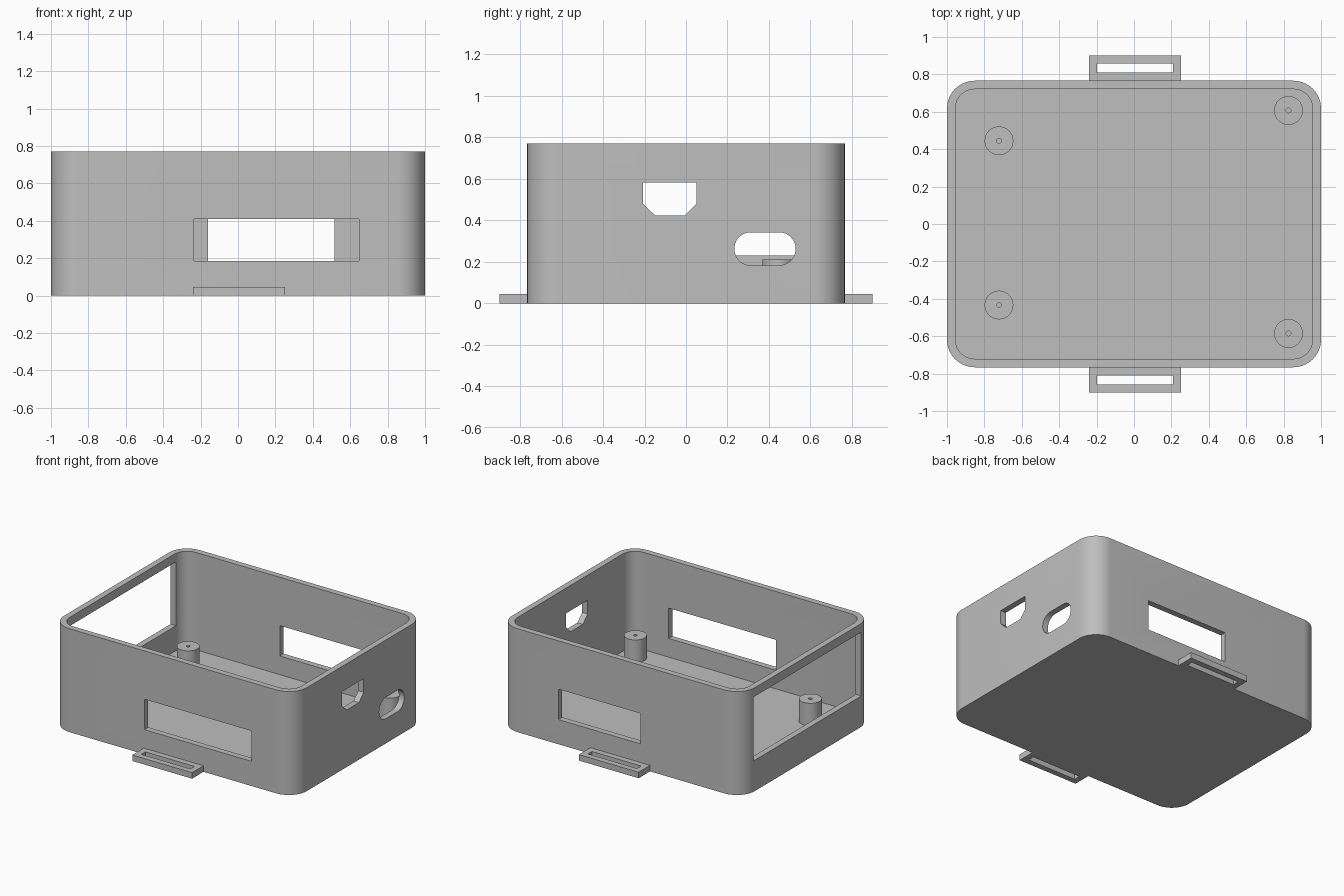
import bpy, bmesh
from math import cos, sin, pi
from mathutils import Vector

cube = bpy.data.objects.get("Cube")
if cube:
    bpy.data.objects.remove(cube, do_unlink=True)

grey = bpy.data.materials.new("matte_grey")
grey.use_nodes = True
grey.diffuse_color = (0.52, 0.52, 0.52, 1)
grey.node_tree.nodes["Principled BSDF"].inputs["Base Color"].default_value = (0.52, 0.52, 0.52, 1)

# Main dimensions
HX, HY, HEIGHT, WALL, RADIUS = 1.0, 0.766, 0.77, 0.045, 0.148


def rounded(u0, u1, v0, v1, r, steps=10):
    """Outline of a rectangle with rounded corners."""
    corners = [(u1 - r, v1 - r), (u0 + r, v1 - r), (u0 + r, v0 + r), (u1 - r, v0 + r)]
    return [(cu + r * cos((q + i / steps) * pi / 2), cv + r * sin((q + i / steps) * pi / 2))
            for q, (cu, cv) in enumerate(corners) for i in range(steps + 1)]


def rect(u0, u1, v0, v1):
    return [(u0, v0), (u1, v0), (u1, v1), (u0, v1)]


def circle(cx, cy, r, n=32):
    return [(cx + r * cos(2 * pi * i / n), cy + r * sin(2 * pi * i / n)) for i in range(n)]


def prism(name, outline, axis, start, end):
    """Extrude a flat outline along x, y or z."""
    place = {"x": lambda u, v: (start, u, v),
             "y": lambda u, v: (u, start, v),
             "z": lambda u, v: (u, v, start)}[axis]
    shift = Vector([(end - start) * (a == axis) for a in "xyz"])
    bm = bmesh.new()
    face = bm.faces.new([bm.verts.new(place(u, v)) for u, v in outline])
    new = bmesh.ops.extrude_face_region(bm, geom=[face])["geom"]
    bmesh.ops.translate(bm, vec=shift, verts=[g for g in new if isinstance(g, bmesh.types.BMVert)])
    bmesh.ops.remove_doubles(bm, verts=bm.verts, dist=1e-5)
    bmesh.ops.recalc_face_normals(bm, faces=bm.faces)
    mesh = bpy.data.meshes.new(name)
    bm.to_mesh(mesh)
    bm.free()
    mesh.materials.append(grey)
    obj = bpy.data.objects.new(name, mesh)
    bpy.context.collection.objects.link(obj)
    return obj


def activate(obj):
    bpy.ops.object.select_all(action="DESELECT")
    obj.select_set(True)
    bpy.context.view_layer.objects.active = obj


def cut(obj, *shape):
    """Subtract an extruded outline and discard the cutter."""
    cutter = prism("cutter", *shape)
    cutter.hide_render = True
    mod = obj.modifiers.new("cut", "BOOLEAN")
    mod.operation, mod.solver, mod.object = "DIFFERENCE", "EXACT", cutter
    activate(obj)
    bpy.ops.object.modifier_apply(modifier=mod.name)
    bpy.data.objects.remove(cutter, do_unlink=True)


def smooth(obj):
    activate(obj)
    bpy.ops.object.shade_smooth_by_angle(angle=pi / 6)


# Open tray with rounded corners
case = prism("case", rounded(-HX, HX, -HY, HY, RADIUS), "z", 0, HEIGHT)
ix, iy = HX - WALL, HY - WALL
cut(case, rounded(-ix, ix, -iy, iy, RADIUS - WALL), "z", WALL, HEIGHT + 0.2)

# Front, back and left windows
cut(case, rect(-0.235, 0.648, 0.184, 0.41), "y", -HY - 0.1, -HY + 0.1)
cut(case, rect(-0.16, 0.515, 0.184, 0.41), "y", HY - 0.1, HY + 0.1)
cut(case, rect(-0.635, 0.635, 0.23, 0.705), "x", -HX - 0.1, -HX + 0.1)

# Right side: chamfered port and rounded slot
port = [(-0.207, 0.582), (-0.207, 0.48), (-0.15, 0.425),
        (-0.005, 0.425), (0.05, 0.48), (0.05, 0.582)]
cut(case, port, "x", HX - 0.1, HX + 0.1)
cut(case, rounded(0.233, 0.528, 0.184, 0.343, 0.079), "x", HX - 0.1, HX + 0.1)
smooth(case)

# Mounting posts with screw holes
posts = {"back_left": (-0.722, 0.445), "front_left": (-0.722, -0.433),
         "back_right": (0.826, 0.607), "front_right": (0.826, -0.585)}
for name, (x, y) in posts.items():
    post = prism("post_" + name, circle(x, y, 0.077), "z", WALL, 0.213)
    cut(post, circle(x, y, 0.013, 16), "z", WALL + 0.01, 0.3)
    smooth(post)

# Slotted strap tabs at the front and back
for name, side in (("front", -1), ("back", 1)):
    tab = prism("strap_tab_" + name, rect(-0.24, 0.252, side * HY, side * 0.9), "z", 0, WALL)
    cut(tab, rect(-0.197, 0.209, side * 0.809, side * 0.857), "z", -0.1, 0.2)
